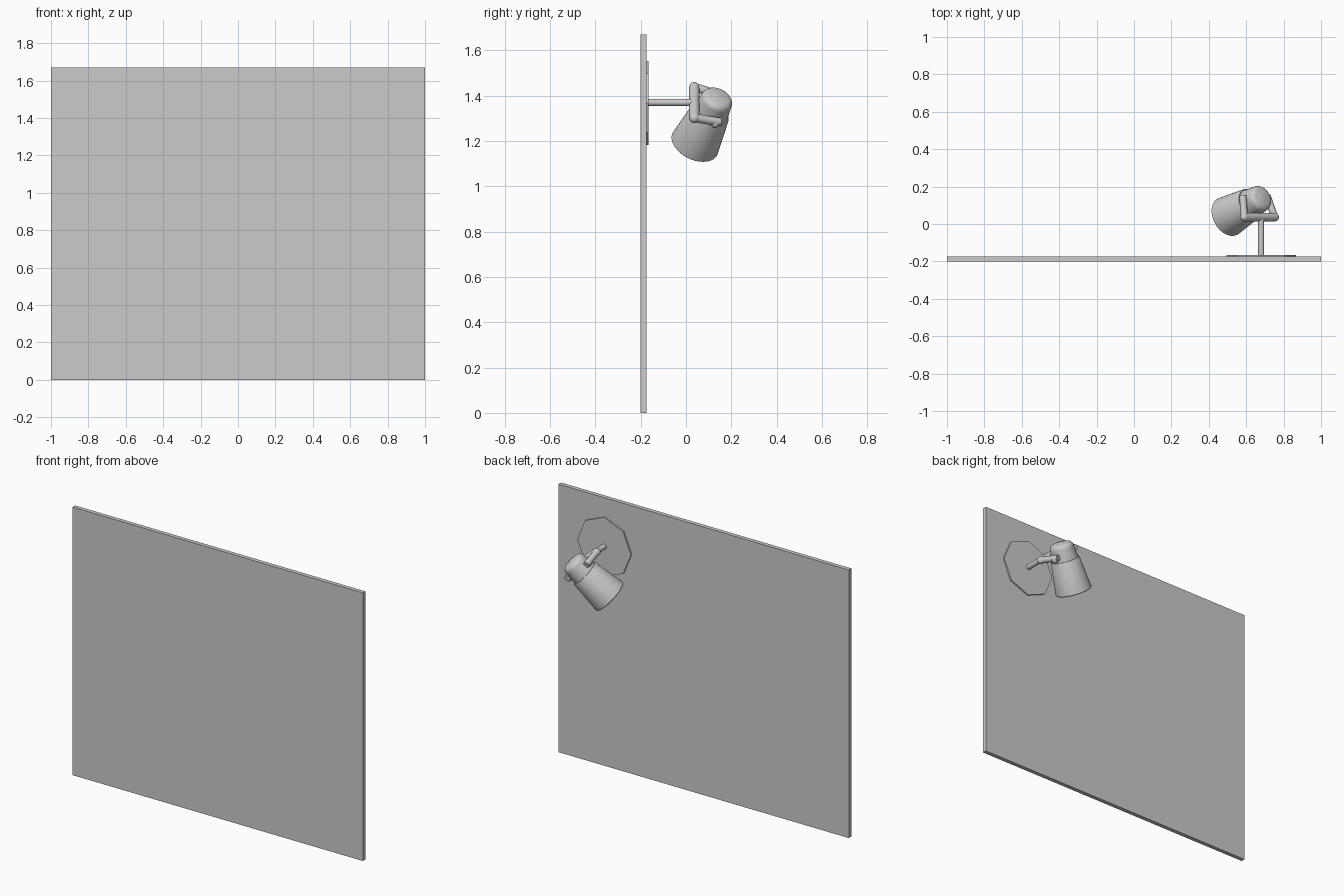
import bpy, bmesh, math
from mathutils import Vector

if "Cube" in bpy.data.objects:
    bpy.data.objects.remove(bpy.data.objects["Cube"])


def finish(obj, smooth=True):
    bpy.ops.object.select_all(action='DESELECT')
    obj.select_set(True)
    bpy.context.view_layer.objects.active = obj
    if smooth:
        bpy.ops.object.shade_smooth_by_angle(angle=math.radians(40))


def rod(name, a, b, r, sides=20, smooth=True):
    a, b = Vector(a), Vector(b)
    d = b - a
    bpy.ops.mesh.primitive_cylinder_add(
        vertices=sides, radius=r, depth=d.length, location=(a + b) / 2,
        rotation=d.to_track_quat('Z', 'Y').to_euler())
    obj = bpy.context.object
    obj.name = name
    finish(obj, smooth)
    return obj


def ball(name, p, r):
    bpy.ops.mesh.primitive_uv_sphere_add(segments=20, ring_count=12, radius=r, location=p)
    bpy.context.object.name = name
    finish(bpy.context.object)


def lathe(name, profile, origin, axis, sides=40):
    """Revolve (radius, height) points around an axis."""
    bm = bmesh.new()
    vs = [bm.verts.new((r, 0, h)) for r, h in profile]
    es = [bm.edges.new(p) for p in zip(vs, vs[1:])]
    bmesh.ops.spin(bm, geom=vs + es, cent=(0, 0, 0), axis=(0, 0, 1),
                   angle=2 * math.pi, steps=sides)
    bmesh.ops.remove_doubles(bm, verts=bm.verts, dist=1e-5)
    bmesh.ops.recalc_face_normals(bm, faces=bm.faces)
    me = bpy.data.meshes.new(name)
    bm.to_mesh(me)
    bm.free()
    obj = bpy.data.objects.new(name, me)
    bpy.context.collection.objects.link(obj)
    obj.location = origin
    obj.rotation_euler = axis.to_track_quat('Z', 'Y').to_euler()
    finish(obj)


# Wall panel
bpy.ops.mesh.primitive_cube_add(size=1, location=(0, -0.187, 0.835))
panel = bpy.context.object
panel.name = "wall_panel"
panel.scale = (2, 0.026, 1.67)

# Octagonal mounting plate with corners on the x and z axes
rod("mounting_plate", (0.68, -0.18, 1.367), (0.68, -0.165, 1.367), 0.185, 8, False)

# Support arm
rod("support_arm", (0.68, -0.17, 1.37), (0.68, 0.04, 1.37), 0.016)

# Yoke: crossbar, rounded ends, side arms and pivot knobs
high, low = (0.59, 0.037, 1.437), (0.752, 0.037, 1.302)
rod("yoke_crossbar", high, low, 0.023)
for side, corner, tip, knob in (("high", high, (0.582, 0.15, 1.402), (0.583, 0.13, 1.407)),
                                ("low", low, (0.712, 0.15, 1.283), (0.717, 0.128, 1.278))):
    ball("yoke_corner_" + side, corner, 0.023)
    rod("yoke_arm_" + side, corner, tip, 0.019)
    ball("pivot_knob_" + side, knob, 0.021)

# Lamp housing: hollow tapered shade and domed rear cap
axis = Vector((0.63, 0.35, 0.70)).normalized()
mouth = Vector((0.498, 0.038, 1.184))
lathe("lamp_shade", [(0, 0.17), (0.06, 0.16), (0.102, 0.004), (0.106, 0), (0.11, 0.004),
                     (0.088, 0.195), (0.084, 0.203), (0.07, 0.205), (0, 0.205)], mouth, axis)
dome = [(0.042 + 0.03 * math.cos(t * math.pi / 12), 0.275 + 0.03 * math.sin(t * math.pi / 12))
        for t in range(7)]
lathe("rear_cap", [(0, 0.2), (0.08, 0.2)] + dome + [(0.022, 0.309), (0, 0.311)], mouth, axis)
